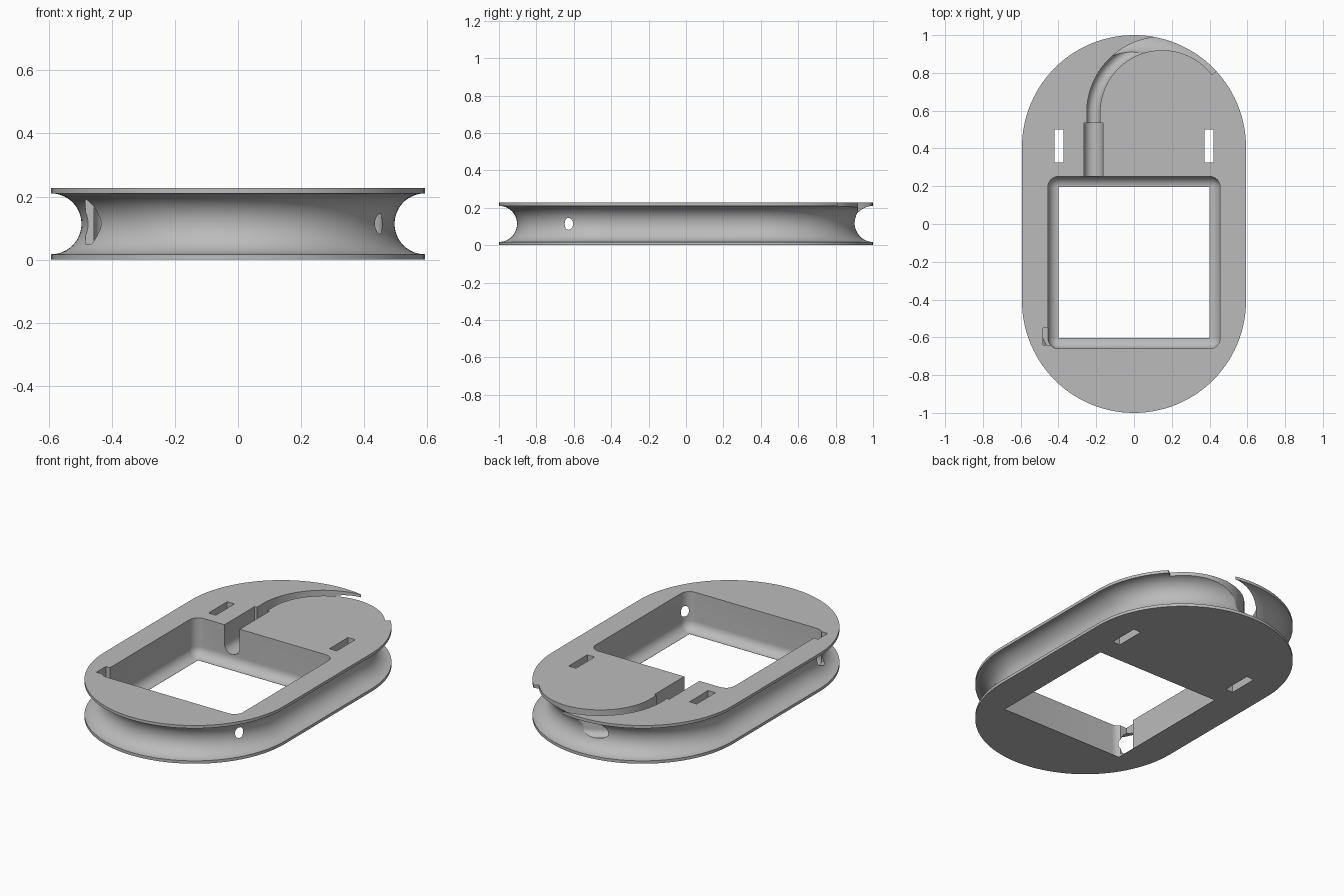
import bpy, bmesh, math
from math import sin, cos, pi, radians

old = bpy.data.objects.get("Cube")
if old:
    bpy.data.objects.remove(old, do_unlink=True)

H = 0.227               # total height
MID = H / 2             # groove and cable channel axis height
R, HALF = 0.593, 0.407  # end radius, half length of the straight sides
GROOVE = 0.0965
TOP = 0.3               # cutters reach above the body

grey = bpy.data.materials.new("grey_plastic")
grey.use_nodes = True
grey.diffuse_color = (0.5, 0.5, 0.5, 1)
grey.node_tree.nodes["Principled BSDF"].inputs["Base Color"].default_value = (0.5, 0.5, 0.5, 1)


def loft(name, rings):
    """Closed solid skinned through matching rings of points."""
    bm = bmesh.new()
    loops = [[bm.verts.new(p) for p in ring] for ring in rings]
    n = len(loops[0])
    for a, b in zip(loops, loops[1:]):
        for i in range(n):
            j = (i + 1) % n
            bm.faces.new((a[i], a[j], b[j], b[i]))
    bm.faces.new(loops[0][::-1])
    bm.faces.new(loops[-1])
    bmesh.ops.recalc_face_normals(bm, faces=bm.faces)
    mesh = bpy.data.meshes.new(name)
    bm.to_mesh(mesh)
    bm.free()
    mesh.materials.append(grey)
    obj = bpy.data.objects.new(name, mesh)
    bpy.context.collection.objects.link(obj)
    return obj


def stadium(r, z, n=56):
    pts = []
    for side, start in ((1, 0), (-1, pi)):
        for i in range(n + 1):
            a = start + pi * i / n
            pts.append((r * cos(a), side * HALF + r * sin(a), z))
    return pts


def rounded_square(half, r, cy, z, n=10):
    pts = []
    for k, (sx, sy) in enumerate(((1, 1), (-1, 1), (-1, -1), (1, -1))):
        for i in range(n + 1):
            a = pi / 2 * (k + i / n)
            pts.append((sx * half + r * cos(a), cy + sy * half + r * sin(a), z))
    return pts


def u_section(x, y, heading, r, n=16):
    """Round-bottomed slot section, square to the heading."""
    px, py = sin(heading), -cos(heading)
    flat = [(-r, TOP)]
    flat += [(r * cos(pi + pi * i / n), MID + r * sin(pi + pi * i / n)) for i in range(n + 1)]
    flat += [(r, TOP)]
    return [(x + px * s, y + py * s, z) for s, z in flat]


def box(name, x0, x1, y0, y1, z0):
    return loft(name, [[(x0, y0, z), (x1, y0, z), (x1, y1, z), (x0, y1, z)] for z in (z0, TOP)])


# Spool body with a half-round groove around the rim
rings = [stadium(R, 0)]
for i in range(33):
    a = -pi / 2 + pi * i / 32
    rings.append(stadium(R - GROOVE * cos(a), MID + GROOVE * sin(a)))
rings.append(stadium(R, H))
body = loft("spool_body", rings)

# Square pocket with rounded corners and a filleted lower edge
fillet, centre_y, opening = 0.056, -0.204, 0.4
rings = [rounded_square(opening, 0.0006, centre_y, -0.1)]
for i in range(13):
    a = pi / 2 * i / 12
    rings.append(rounded_square(opening, max(0.0006, fillet * sin(a)), centre_y,
                                0.001 + fillet * (1 - cos(a))))
rings.append(rounded_square(opening, fillet, centre_y, TOP))
cutters = [loft("pocket_cutter", rings)]

# Cable channel: wide straight socket, then a narrow curved run to the rim
cx = -0.215
cutters.append(loft("socket_cutter", [u_section(cx, y, pi / 2, 0.05) for y in (0.2, 0.535)]))
bend, bx, by = 0.365, 0.15, 0.59
path = [u_section(cx, 0.5, pi / 2, 0.035)]
for i in range(49):
    a = radians(180 - 142.5 * i / 48)
    path.append(u_section(bx + bend * cos(a), by + bend * sin(a), a - pi / 2, 0.035))
cutters.append(loft("channel_cutter", path))

# Through slots on both sides, and the small notch in the pocket corner
for s in (-1, 1):
    cutters.append(box("strap_slot_cutter", s * 0.397 - 0.024, s * 0.397 + 0.024, 0.325, 0.5, -0.1))
cutters.append(box("notch_cutter", -0.483, -0.42, -0.64, -0.55, 0.05))

# Cut everything out of the body
bpy.context.view_layer.objects.active = body
for cutter in cutters:
    cutter.hide_render = True
    mod = body.modifiers.new("cut", "BOOLEAN")
    mod.operation = "DIFFERENCE"
    mod.solver = "EXACT"
    mod.object = cutter
    bpy.ops.object.modifier_apply(modifier=mod.name)
    bpy.data.objects.remove(cutter, do_unlink=True)

bpy.ops.object.select_all(action="DESELECT")
body.select_set(True)
bpy.ops.object.shade_smooth_by_angle(angle=radians(25))
